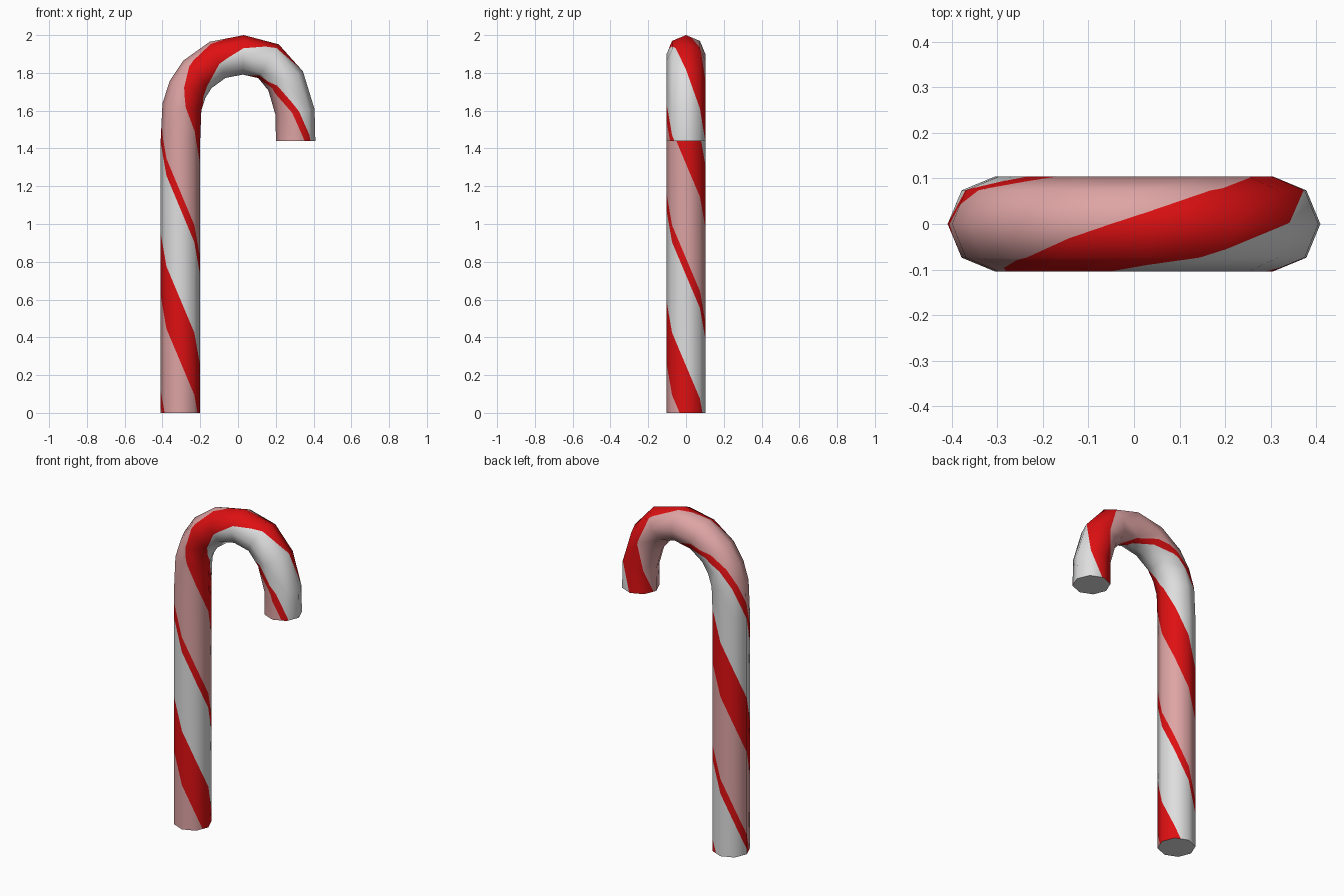
import bpy, bmesh, math
from mathutils import Vector

if "Cube" in bpy.data.objects:
    bpy.data.objects.remove(bpy.data.objects["Cube"])

SIDES, RADIUS, PITCH = 8, 0.1045, 1.4
# centre line of the cane as (x, z)
PATH = [Vector(p) for p in [(-.305, 0), (-.305, 1.44), (-.297, 1.62), (-.267, 1.713),
        (-.215, 1.792), (-.108, 1.869), (.028, 1.8955), (.161, 1.862),
        (.252, 1.758), (.302, 1.592), (.305, 1.44)]]
DIST = [0.0]
for a, b in zip(PATH, PATH[1:]):
    DIST.append(DIST[-1] + (b - a).length)

# stripe bands along the helix: (start, material index)
BANDS = [(.03, 0), (.12, 1), (.62, 0), (.95, 2)]


def material(name, rgb):
    m = bpy.data.materials.new(name)
    m.diffuse_color = (*rgb, 1)
    m.use_nodes = True
    m.node_tree.nodes["Principled BSDF"].inputs["Base Color"].default_value = m.diffuse_color
    return m


MATS = [material("candy_red", (.73, .005, .006)),
        material("pale_pink", (.73, .37, .37)),
        material("sugar_white", (.73, .73, .73))]


def radial(i, j):
    """Outward direction at ring j, corner i (corner 0 is outside the bend)."""
    if j in (0, len(PATH) - 1):
        t = Vector((0, 1 if j == 0 else -1))
    else:
        t = ((PATH[j] - PATH[j - 1]).normalized() + (PATH[j + 1] - PATH[j]).normalized()).normalized()
    a = 2 * math.pi * i / SIDES
    return Vector((-t.y * math.cos(a), -math.sin(a), t.x * math.cos(a)))


def corner(i, j):
    return Vector((PATH[j].x, 0, PATH[j].y)) + RADIUS * radial(i, j)


def blend(f, u, s):
    """Interpolate f over the facet holding the unrolled point (u, s)."""
    i = min(int(u * SIDES + 1e-5), SIDES - 1)
    j = max(k for k in range(len(DIST) - 1) if k == 0 or DIST[k] <= s + 1e-5)
    fu, fs = u * SIDES - i, (s - DIST[j]) / (DIST[j + 1] - DIST[j])
    return f(i, j).lerp(f(i + 1, j), fu).lerp(f(i, j + 1).lerp(f(i + 1, j + 1), fu), fs)


def link(name, mesh):
    ob = bpy.data.objects.new(name, mesh)
    bpy.context.collection.objects.link(ob)
    return ob


# unrolled tube, cut along the diagonal stripe edges
bm = bmesh.new()
grid = [[bm.verts.new((i / SIDES, s, 0)) for i in range(SIDES + 1)] for s in DIST]
for r0, r1 in zip(grid, grid[1:]):
    for i in range(SIDES):
        bm.faces.new((r0[i], r0[i + 1], r1[i + 1], r1[i]))
for turn in range(4):
    for start, _ in BANDS:
        bmesh.ops.bisect_plane(bm, geom=bm.verts[:] + bm.edges[:] + bm.faces[:], dist=1e-5,
                               plane_co=(0, start + turn * PITCH, 0), plane_no=(PITCH, 1, 0))
for f in bm.faces:
    c = f.calc_center_median()
    h = (c.y + PITCH * c.x - BANDS[0][0]) % PITCH + BANDS[0][0]
    f.material_index = [m for start, m in BANDS if start <= h][-1]
    f.smooth = True

# roll it up around the path
layer = bm.verts.layers.float_vector.new("radial")
for v in bm.verts:
    u, s = v.co.x, v.co.y
    v[layer] = blend(radial, u, s).normalized()
    v.co = blend(corner, u, s)
bmesh.ops.remove_doubles(bm, verts=bm.verts[:], dist=1e-4)
mesh = bpy.data.meshes.new("cane_tube")
bm.to_mesh(mesh)
bm.free()
for m in MATS:
    mesh.materials.append(m)
normals = [tuple(d.vector) for d in mesh.attributes["radial"].data]
mesh.attributes.remove(mesh.attributes["radial"])
mesh.normals_split_custom_set_from_vertices(normals)
link("cane_tube", mesh)

# flat white ends
for name, j in (("base_cap", 0), ("hook_cap", len(PATH) - 1)):
    cap = bpy.data.meshes.new(name)
    cap.from_pydata([corner(i, j) for i in range(SIDES)], [],
                    [list(range(SIDES))[::-1 if j == 0 else 1]])
    cap.materials.append(MATS[2])
    link(name, cap)
